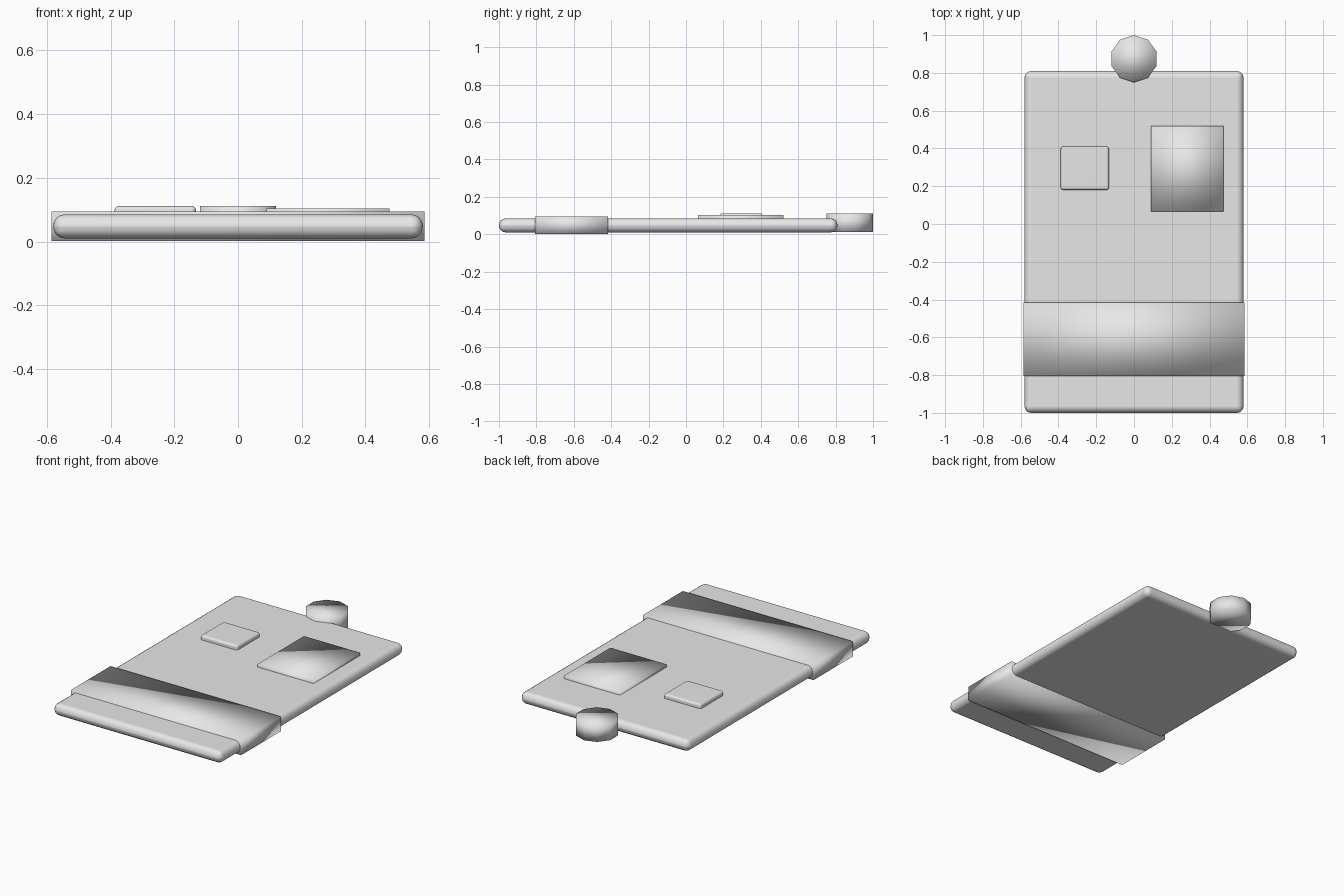
import bpy

if "Cube" in bpy.data.objects:
    bpy.data.objects.remove(bpy.data.objects["Cube"])

grey = bpy.data.materials.new("light_grey")
grey.diffuse_color = (0.8, 0.8, 0.8, 1)
grey.use_nodes = True
grey.node_tree.nodes["Principled BSDF"].inputs["Base Color"].default_value = grey.diffuse_color


def finish(ob, name, bevel=0.0, segments=4):
    """Name, colour, round and smooth one part."""
    ob.name = name
    ob.data.materials.append(grey)
    if bevel:
        mod = ob.modifiers.new("rounding", "BEVEL")
        mod.width, mod.segments = bevel, segments
        mod.limit_method = 'NONE'
    for p in ob.data.polygons:
        p.use_smooth = True
    return ob


def box(name, x, y, z, bevel=0.0, segments=4):
    centre = [(a + b) / 2 for a, b in (x, y, z)]
    bpy.ops.mesh.primitive_cube_add(size=1, location=centre)
    ob = bpy.context.object
    ob.scale = [b - a for a, b in (x, y, z)]
    bpy.ops.object.transform_apply(location=False, rotation=False, scale=True)
    ob = finish(ob, name, bevel, segments)
    if bevel:
        # flat panels stay flat, rounded rims stay smooth
        mod = ob.modifiers.new("flat_panels", "WEIGHTED_NORMAL")
        mod.keep_sharp = True
    return ob


# rounded card body
box("card_body", (-0.58, 0.58), (-1.0, 0.81), (0.01, 0.085), 0.036)
# wrap-around band near the lower end
box("lower_band", (-0.586, 0.586), (-0.806, -0.416), (0.002, 0.094))
# picture plate and small raised chip
box("picture_plate", (0.09, 0.475), (0.065, 0.52), (0.06, 0.104))
box("raised_chip", (-0.388, -0.132), (0.18, 0.41), (0.05, 0.112), 0.014, 3)

# ten-sided clip at the upper end, one corner pointing along y
bpy.ops.mesh.primitive_cylinder_add(vertices=10, radius=0.125, depth=0.1,
                                    location=(0, 0.875, 0.062))
finish(bpy.context.object, "clip")
